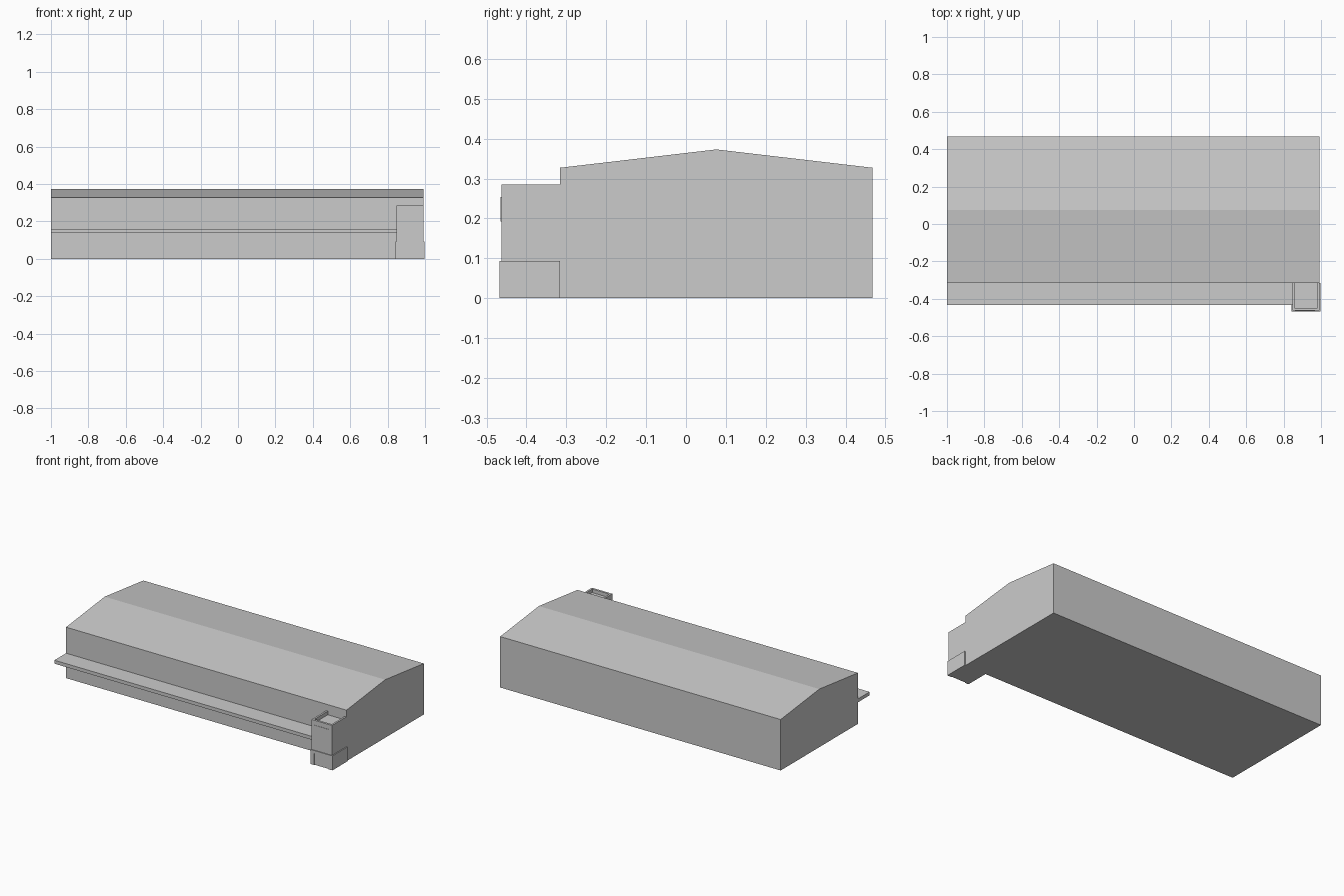
import bpy, bmesh

if "Cube" in bpy.data.objects:
    bpy.data.objects.remove(bpy.data.objects["Cube"])


def prism_x(name, profile, x0, x1):
    """Extrude a closed (y, z) profile along x."""
    bm = bmesh.new()
    face = bm.faces.new([bm.verts.new((x0, y, z)) for y, z in profile])
    out = bmesh.ops.extrude_face_region(bm, geom=[face])
    moved = [g for g in out["geom"] if isinstance(g, bmesh.types.BMVert)]
    bmesh.ops.translate(bm, verts=moved, vec=(x1 - x0, 0, 0))
    bmesh.ops.recalc_face_normals(bm, faces=bm.faces)
    mesh = bpy.data.meshes.new(name)
    bm.to_mesh(mesh)
    bm.free()
    obj = bpy.data.objects.new(name, mesh)
    bpy.context.collection.objects.link(obj)
    return obj


def box(name, x0, x1, y0, y1, z0, z1):
    return prism_x(name, [(y0, z0), (y1, z0), (y1, z1), (y0, z1)], x0, x1)


def cut(target, cutter):
    cutter.hide_render = True
    cutter.hide_viewport = True
    mod = target.modifiers.new("cut", "BOOLEAN")
    mod.operation = "DIFFERENCE"
    mod.solver = "EXACT"
    mod.object = cutter


WALL = -0.316  # front wall of the hall

# Long hall with a shallow gable roof
prism_x("hall", [(WALL, 0), (0.468, 0), (0.468, 0.327),
                 (0.076, 0.373), (WALL, 0.327)], -1.0, 0.992)

# Canopy along the front
box("canopy", -1.0, 0.847, -0.434, WALL, 0.138, 0.16)

# Corner tower, roof sunk behind a three-sided parapet
tower = box("tower", 0.847, 0.992, -0.463, WALL, 0, 0.285)
cut(tower, box("parapet_cutter", 0.859, 0.98, -0.449, WALL + 0.02, 0.262, 0.4))

# Raised panel high on the tower front
box("tower_panel", 0.862, 0.968, -0.465, -0.46, 0.192, 0.254)

# Plinth around the tower foot, with a shallow doorway
plinth = box("tower_plinth", 0.841, 0.998, -0.468, WALL, 0, 0.093)
cut(plinth, box("doorway_cutter", 0.868, 0.97, -0.5, -0.4635, -0.01, 0.075))
